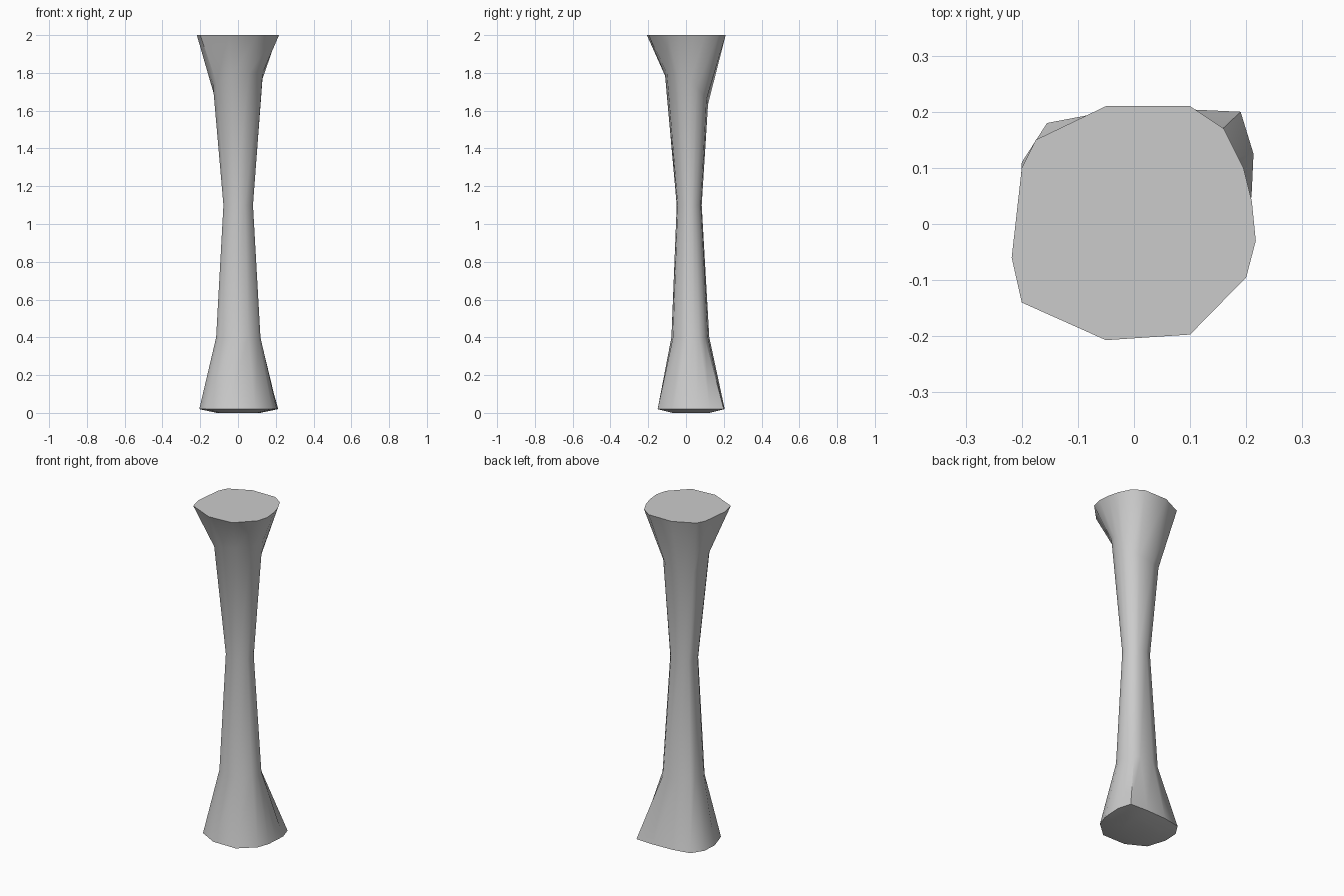
import bpy, bmesh, math

if "Cube" in bpy.data.objects:
    bpy.data.objects.remove(bpy.data.objects["Cube"])

# Outlines, counter-clockwise from the right side
TOP = [(.217, -.03), (.21, .04), (.195, .10), (.16, .17), (.10, .21), (-.05, .21),
       (-.175, .15), (-.20, .10), (-.218, -.06), (-.20, -.14), (-.05, -.207),
       (.10, -.197), (.20, -.095)]
BOTTOM = [(.205, 0), (.21, .06), (.213, .125), (.19, .20), (.08, .205), (-.05, .20),
          (-.155, .18), (-.20, .11), (-.205, .02), (-.17, -.09), (-.06, -.15),
          (.09, -.15), (.18, -.07)]


def oval(cx, cy, rx, ry):
    """Shaft section whose corners line up with the top outline."""
    angles = [math.atan2(y, x) for x, y in TOP]
    return [(cx + rx * math.cos(a), cy + ry * math.sin(a)) for a in angles]


def add_ring(bm, outline, heights):
    return [bm.verts.new((x, y, z)) for (x, y), z in zip(outline, heights)]


n = len(TOP)
# The upper collar sits lower at the back and left
collar = oval(-.003, .003, .135, .117)
collar_z = [1.8 - .15 * max(0, y) / .117 - .06 * max(0, -x) / .135 for x, y in collar]
sole = [(x * .55, .025 + (y - .025) * .55) for x, y in BOTTOM]

bm = bmesh.new()
rings = [
    add_ring(bm, sole, [0.0] * n),
    add_ring(bm, BOTTOM, [.02] * n),
    add_ring(bm, oval(0, .023, .12, .103), [.4] * n),
    add_ring(bm, oval(0, .017, .08, .068), [1.1] * n),
    add_ring(bm, collar, collar_z),
    add_ring(bm, TOP, [2.0] * n),
]
for low, high in zip(rings, rings[1:]):
    for i in range(n):
        j = (i + 1) % n
        bm.faces.new((low[i], low[j], high[j], high[i]))
bm.faces.new(rings[-1])
bm.faces.new(rings[0][::-1])
bmesh.ops.recalc_face_normals(bm, faces=bm.faces)

# Waisted column
mesh = bpy.data.meshes.new("column")
bm.to_mesh(mesh)
bm.free()
column = bpy.data.objects.new("column", mesh)
bpy.context.collection.objects.link(column)
bpy.context.view_layer.objects.active = column
column.select_set(True)
bpy.ops.object.shade_smooth_by_angle(angle=math.radians(40))
